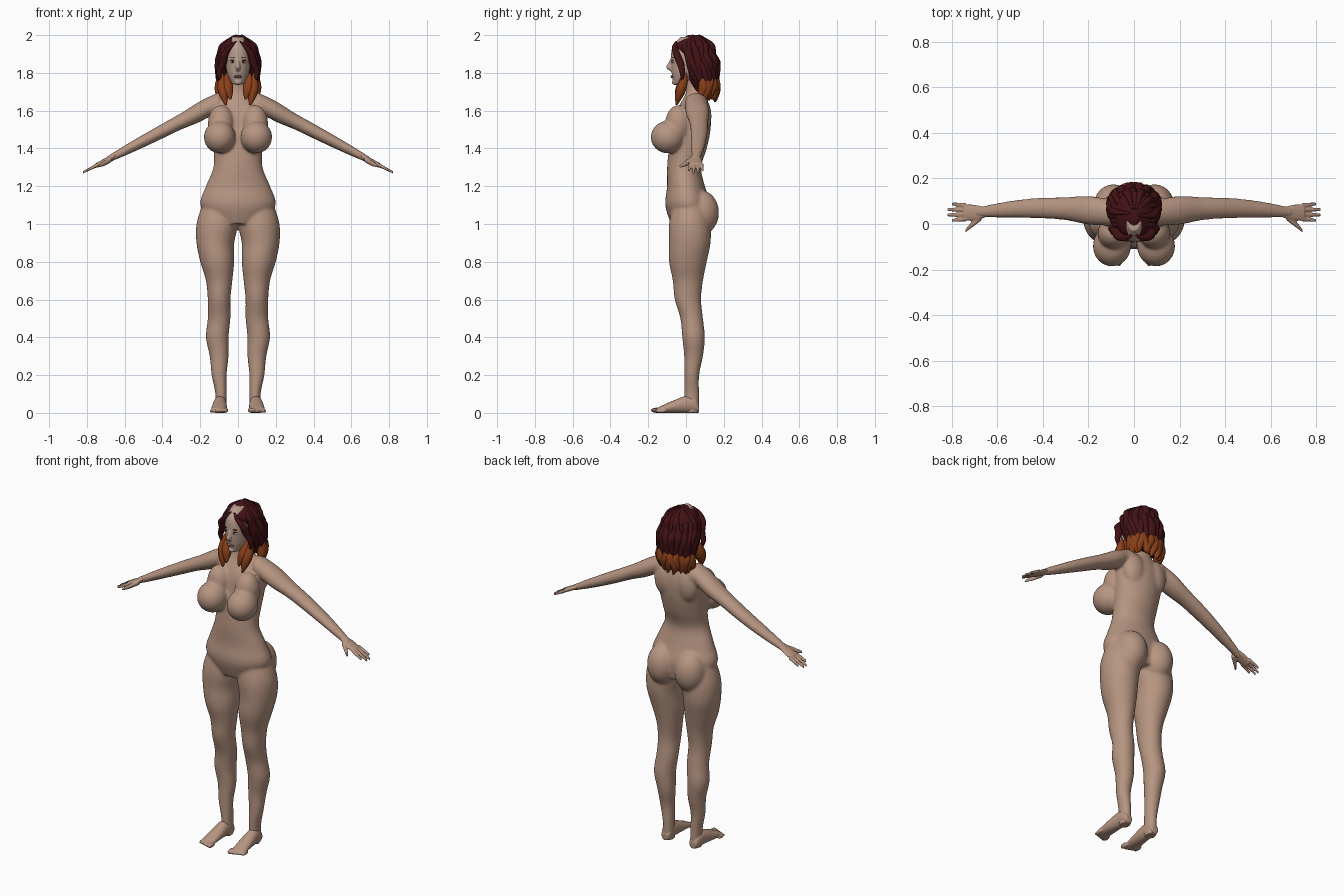
import bpy, bmesh, math, random
from mathutils import Matrix, Vector

random.seed(4)
if "Cube" in bpy.data.objects:
    bpy.data.objects.remove(bpy.data.objects["Cube"])

X_AXIS, Y_AXIS, Z_AXIS = Vector((1, 0, 0)), Vector((0, 1, 0)), Vector((0, 0, 1))
SIDES = {"left": 1, "right": -1}


def material(name, red, green, blue):
    mat = bpy.data.materials.new(name)
    mat.use_nodes = True
    color = (red, green, blue, 1)
    mat.diffuse_color = color
    mat.node_tree.nodes["Principled BSDF"].inputs["Base Color"].default_value = color
    return mat


skin = material("skin", .47, .3, .22)
face_skin = material("face skin", .48, .34, .27)
dark_hair = material("dark red hair", .055, .006, .008)
copper_hair = material("copper hair", .25, .05, .01)
lip_color = material("lips", .36, .19, .16)
eye_white = material("eye white", .6, .57, .53)
iris_color = material("dark iris", .03, .02, .02)


def spline(points, steps=4):
    """Catmull-Rom interpolation of tuples of any length."""
    padded = [points[0], *points, points[-1]]
    result = []
    for start in range(len(points) - 1):
        quad = padded[start:start + 4]
        for step in range(steps):
            t = step / steps
            result.append(tuple(
                b + t * ((c - a) + t * ((2 * a - 5 * b + 4 * c - d) + t * (3 * b - a - 3 * c + d))) / 2
                for a, b, c, d in zip(*quad)))
    return result + [points[-1]]


def loft(bm, rings, u_axis, v_axis, side=1, count=24):
    """Skin elliptical rings given as (x, y, z, radius along u, radius along v)."""
    loops = []
    for x, y, z, u_radius, v_radius in spline(rings):
        loop = []
        for index in range(count):
            angle = math.tau * index / count
            point = (Vector((x, y, z)) + u_axis * u_radius * math.cos(angle)
                     + v_axis * v_radius * math.sin(angle))
            loop.append(bm.verts.new((point.x * side, point.y, point.z)))
        loops.append(loop)
    for lower, upper in zip(loops, loops[1:]):
        for index in range(count):
            after = (index + 1) % count
            bm.faces.new((lower[index], lower[after], upper[after], upper[index]))
    bm.faces.new(loops[0])
    bm.faces.new(loops[-1])


def column(bm, bottom, spacing, rings, side=1):
    """Loft evenly stacked horizontal rings given as (x, y, x radius, y radius)."""
    stacked = [(x, y, bottom + spacing * level, rx, ry) for level, (x, y, rx, ry) in enumerate(rings)]
    loft(bm, stacked, X_AXIS, Y_AXIS, side, count=36)


def lock(bm, points, thickness, side=1):
    """A strand of hair, fullest in the middle and pointed at both ends."""
    rings = []
    for index, point in enumerate(points):
        radius = thickness * (.2 + math.sin(math.pi * index / (len(points) - 1)))
        rings.append((*point, radius, radius))
    loft(bm, rings, X_AXIS, Y_AXIS, side, count=10)


def ball(bm, center, radii):
    matrix = Matrix.Translation(center) @ Matrix.Diagonal((*radii, 1))
    bmesh.ops.create_uvsphere(bm, u_segments=24, v_segments=16, radius=1, matrix=matrix)


def finish(name, bm, mat, voxel=0, smoothing=0):
    """Turn a bmesh into an object, optionally fusing its parts into one skin."""
    bmesh.ops.recalc_face_normals(bm, faces=bm.faces)
    mesh = bpy.data.meshes.new(name)
    bm.to_mesh(mesh)
    bm.free()
    mesh.materials.append(mat)
    mesh.shade_smooth()
    obj = bpy.data.objects.new(name, mesh)
    bpy.context.collection.objects.link(obj)
    if voxel:
        fuse = obj.modifiers.new("fuse", 'REMESH')
        fuse.mode, fuse.voxel_size, fuse.use_smooth_shade = 'VOXEL', voxel, True
        soften = obj.modifiers.new("soften", 'SMOOTH')
        soften.factor, soften.iterations = .5, smoothing


def arm_height(x):
    return 1.7 - .52 * x


# Body: torso, legs, arms and soft volumes fused together
torso = [(0, .02, .13, .1), (0, .01, .2, .12), (0, 0, .17, .1), (0, -.01, .13, .09), (0, .01, .13, .1),
         (0, .03, .14, .1), (0, .04, .14, .09), (0, .05, .06, .05), (0, .04, .04, .05)]
leg = [(.09, .03, .03, .04), (.09, .03, .03, .04), (.1, .03, .04, .04), (.1, .04, .05, .05),
       (.11, .04, .06, .06), (.1, .03, .06, .06), (.1, .01, .06, .07), (.1, .01, .07, .08),
       (.11, .01, .09, .1), (.12, .02, .1, .11), (.11, .02, .11, .11), (.1, .02, .09, .09)]
arm_radii = (.05, .055, .044, .04, .035, .028, .018)
bm = bmesh.new()
column(bm, 1, .1, torso)
for side in SIDES.values():
    column(bm, 0, .1, leg, side)
    arm = []
    for index, radius in enumerate(arm_radii):
        x = .1 + index / 10
        bow = .02 * math.sin(math.pi * index / 6)
        arm.append((x, .05 + bow, arm_height(x), radius * 1.15, radius))
    loft(bm, arm, Y_AXIS, Z_AXIS, side)
    ball(bm, (side * .1, .06, 1.63), (.06, .06, .06))
    ball(bm, (side * .09, .075, 1.06), (.09, .1, .12))
    ball(bm, (side * .097, -.097, 1.46), (.084, .09, .086))
    ball(bm, (side * .09, -.04, 1.53), (.07, .07, .1))
    ball(bm, (side * .07, .085, 1.57), (.07, .05, .1))
finish("body", bm, skin, voxel=.007, smoothing=12)

# Hands: palm with four fanned fingers and a thumb
for name, side in SIDES.items():
    bm = bmesh.new()
    palm = [(x, .05, arm_height(x), width, .014) for x, width in ((.65, .02), (.7, .035), (.75, .035))]
    loft(bm, palm, Y_AXIS, Z_AXIS, side)
    for finger in range(4):
        offset = .022 * (finger - 1.5)
        reach = .08 if finger in (1, 2) else .06
        rings = []
        for t in (0, .5, 1):
            x = .74 + reach * t
            radius = .011 - .004 * t
            rings.append((x, .052 + offset * (.9 + .2 * t), arm_height(x), radius, radius))
        loft(bm, rings, Y_AXIS, Z_AXIS, side)
    thumb = [(x, y, arm_height(x) - .01, radius, radius)
             for x, y, radius in ((.67, .03, .014), (.71, 0, .014), (.74, -.03, .007))]
    loft(bm, thumb, Y_AXIS, Z_AXIS, side)
    finish(name + "_hand", bm, skin, voxel=.004, smoothing=3)

# Feet: each ring rests on the ground, with five toes in front
foot = [(.07, .02, .02), (.05, .03, .04), (0, .035, .045), (-.08, .04, .03), (-.15, .04, .014)]
for name, side in SIDES.items():
    bm = bmesh.new()
    rings = [(.095 - y / 20, y, height, width, height) for y, width, height in foot]
    loft(bm, rings, X_AXIS, Z_AXIS, side)
    for toe in range(5):
        radius = .014 - .001 * toe
        ball(bm, (side * (.066 + .018 * toe), -.157 + .006 * toe, radius), (radius, .03, radius))
    finish(name + "_foot", bm, skin, voxel=.004, smoothing=4)

# Head with nose and chin
skull = [(0, -.03, .03, .035), (0, -.005, .055, .07), (0, .01, .065, .09), (0, .02, .07, .1),
         (0, .02, .06, .09), (0, .02, .03, .05)]
nose = [(0, -.075, .01, .012), (0, -.086, .013, .02), (0, -.08, .009, .015), (0, -.073, .007, .012)]
bm = bmesh.new()
column(bm, 1.74, .05, skull)
column(bm, 1.81, .02, nose)
ball(bm, (0, -.055, 1.75), (.02, .02, .015))
finish("head", bm, face_skin, voxel=.004, smoothing=4)

# Facial features
lips, whites, irises, brows = (bmesh.new() for _ in range(4))
for height in (1.777, 1.784):
    ball(lips, (0, -.07, height), (.02, .011, .005))
for side in SIDES.values():
    x = side * .028
    ball(whites, (x, -.068, 1.858), (.013, .009, .006))
    ball(irises, (x, -.074, 1.858), (.005, .004, .005))
    for height in (1.866, 1.88):
        ball(brows, (x, -.071, height), (.015, .007, .002))
finish("lips", lips, lip_color)
finish("eyes", whites, eye_white)
finish("irises", irises, iris_color)
finish("brows_and_lashes", brows, dark_hair)

# Upper hair: a cap with overlapping wavy locks that follow its surface
cap = [(0, .1, .08, .06), (0, .09, .1, .07), (0, .08, .1, .08), (0, .07, .1, .09),
       (0, .05, .09, .09), (0, .04, .08, .1), (0, .04, .02, .03)]
bm = bmesh.new()
column(bm, 1.7, .05, cap)
for strand in range(19):
    angle = 2.1 * (strand / 9 - 1)
    phase, drop = random.uniform(0, 6), random.uniform(0, .03)
    points = []
    for level, (x, y, rx, ry) in enumerate(cap):
        turn = angle + .09 * math.sin(phase + level * 1.3)
        points.append((rx * math.sin(turn), y + ry * math.cos(turn), 1.7 + drop + .046 * level))
    lock(bm, points, .02)
fringe = [(.01, -.05, 1.97), (.04, -.06, 1.94), (.07, -.05, 1.9), (.08, -.03, 1.85),
          (.1, -.02, 1.8), (.09, -.02, 1.75)]
for side in SIDES.values():
    lock(bm, fringe, .018, side)
finish("upper_hair", bm, dark_hair)

# Lower hair: copper locks behind the neck and over the shoulders
bm = bmesh.new()
for strand in range(13):
    angle = 1.6 * (strand / 6 - 1)
    phase, length = random.uniform(0, 6), random.uniform(.13, .17)
    points = []
    for level in range(5):
        turn = angle + .12 * math.sin(phase + level * 1.5)
        points.append((.095 * math.sin(turn), .087 + .07 * math.cos(turn), 1.8 - length * level / 4))
    lock(bm, points, .024)
for side in SIDES.values():
    for x, length in ((.085, .17), (.06, .14)):
        points = [(x - .02 * t * t, -.05 * t, 1.8 - length * t) for t in (0, .25, .5, .75, 1)]
        lock(bm, points, .024, side)
finish("lower_hair", bm, copper_hair)
